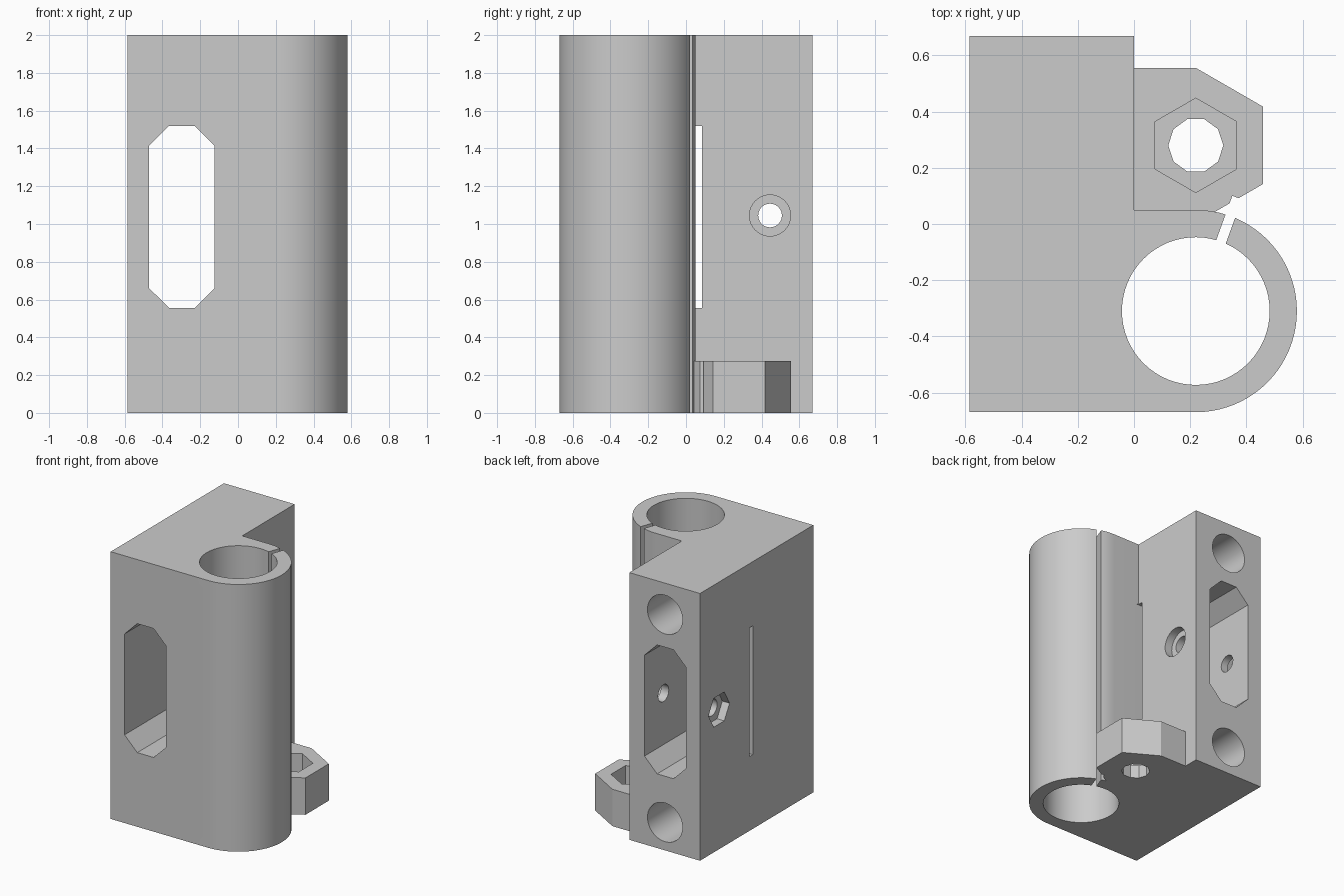
import bpy, bmesh
from math import cos, sin, pi, radians
from mathutils import Vector

cube = bpy.data.objects.get("Cube")
if cube:
    bpy.data.objects.remove(cube, do_unlink=True)

grey = bpy.data.materials.new("light grey plastic")
grey.use_nodes = True
colour = (0.6, 0.6, 0.6, 1)
grey.diffuse_color = colour
grey.node_tree.nodes["Principled BSDF"].inputs["Base Color"].default_value = colour

# Maps a 2D profile point plus a depth to 3D, by extrusion axis
PLACE = {
    "x": lambda u, v, w: (w, u, v),
    "y": lambda u, v, w: (u, w, v),
    "z": lambda u, v, w: (u, v, w),
}


def prism(name, profile, axis, lo, hi):
    """Extrude a closed profile along an axis between two depths."""
    bm = bmesh.new()
    ends = [[bm.verts.new(PLACE[axis](u, v, w)) for u, v in profile] for w in (lo, hi)]
    bm.faces.new(ends[0])
    bm.faces.new(ends[1])
    n = len(profile)
    for i in range(n):
        j = (i + 1) % n
        bm.faces.new((ends[0][i], ends[0][j], ends[1][j], ends[1][i]))
    bmesh.ops.recalc_face_normals(bm, faces=bm.faces)
    mesh = bpy.data.meshes.new(name)
    bm.to_mesh(mesh)
    bm.free()
    mesh.materials.append(grey)
    ob = bpy.data.objects.new(name, mesh)
    bpy.context.collection.objects.link(ob)
    return ob


def ring(u, v, r, sides, turn=0.0):
    return [(u + r * cos(turn + 2 * pi * i / sides), v + r * sin(turn + 2 * pi * i / sides))
            for i in range(sides)]


def rect(u0, u1, v0, v1):
    return [(u0, v0), (u1, v0), (u1, v1), (u0, v1)]


def combine(target, tool, operation):
    """Apply a boolean and discard the tool."""
    mod = target.modifiers.new(operation.lower(), "BOOLEAN")
    mod.operation = operation
    mod.solver = "EXACT"
    mod.object = tool
    bpy.ops.object.select_all(action="DESELECT")
    bpy.context.view_layer.objects.active = target
    target.select_set(True)
    bpy.ops.object.modifier_apply(modifier=mod.name)
    bpy.data.objects.remove(tool, do_unlink=True)


LEFT, BACK, TOP = -0.585, 0.67, 2.0
bore_x, bore_y, tube_r = 0.22, -0.31, 0.36

# Main block with the rounded tube wall as one profile
arc = [(bore_x + tube_r * cos(a), bore_y + tube_r * sin(a))
       for a in (-pi / 2 + pi * i / 40 for i in range(41))]
outline = [(LEFT, -BACK)] + arc + [(0, 0.05), (0, BACK), (LEFT, BACK)]
body = prism("clamp_body", outline, "z", 0, TOP)

# Half-hexagon lug at the base
nut_x, nut_y, lug_r = 0.22, 0.28, 0.276
lug = [p for p in ring(nut_x, nut_y, lug_r, 6, -pi / 2) if p[0] > nut_x - 0.01]
lug += [(-0.1, nut_y + lug_r), (-0.1, nut_y - lug_r)]
lug.sort(key=lambda p: (Vector((p[0] - 0.2, p[1] - nut_y))).angle_signed(Vector((-1, 0))))
combine(body, prism("lug", lug, "z", 0, 0.276), "UNION")

# Chamfered belt window through the block
x0, x1, z0, z1, c = -0.47, -0.125, 0.555, 1.52, 0.105
window = [(x0 + c, z0), (x1 - c, z0), (x1, z0 + c), (x1, z1 - c),
          (x1 - c, z1), (x0 + c, z1), (x0, z1 - c), (x0, z0 + c)]

# Tube split, running outward from the bore
out = Vector((cos(radians(70)), sin(radians(70))))
side = Vector((-out.y, out.x)) * 0.018
centre = Vector((bore_x, bore_y))
split = [tuple(centre + out * d + side * s)
         for d, s in ((0.1, 1), (0.1, -1), (0.43, -1), (0.43, 1))]

bolt_y, bolt_z = 0.445, 1.045
cutters = [
    ("bore", ring(bore_x, bore_y, 0.263, 64), "z", -0.1, TOP + 0.1),
    ("tube_split", split, "z", -0.1, TOP + 0.1),
    ("belt_window", window, "y", -0.8, 0.8),
    ("flex_slit", rect(0.045, 0.085, z0, z1), "x", -0.7, 0.015),
    ("lug_hole", ring(nut_x, nut_y, 0.098, 10), "z", -0.1, 0.2),
    ("lug_nut_pocket", ring(nut_x, nut_y, 0.168, 6, pi / 2), "z", 0.1, 0.4),
    ("bolt_hole", ring(bolt_y, bolt_z, 0.063, 24), "x", -0.7, 0.1),
    ("bolt_head_recess", ring(bolt_y, bolt_z, 0.109, 32), "x", -0.06, 0.1),
    ("bolt_nut_recess", ring(bolt_y, bolt_z, 0.125, 6), "x", -0.7, LEFT + 0.06),
]
# Blind rod sockets in the back
for z in (0.21, 1.765):
    cutters.append(("rod_socket", ring(-0.295, z, 0.145, 40), "y", -0.6, 0.8))

for spec in cutters:
    combine(body, prism(*spec), "DIFFERENCE")

bpy.ops.object.select_all(action="DESELECT")
body.select_set(True)
bpy.context.view_layer.objects.active = body
bpy.ops.object.shade_smooth_by_angle(angle=radians(25))
